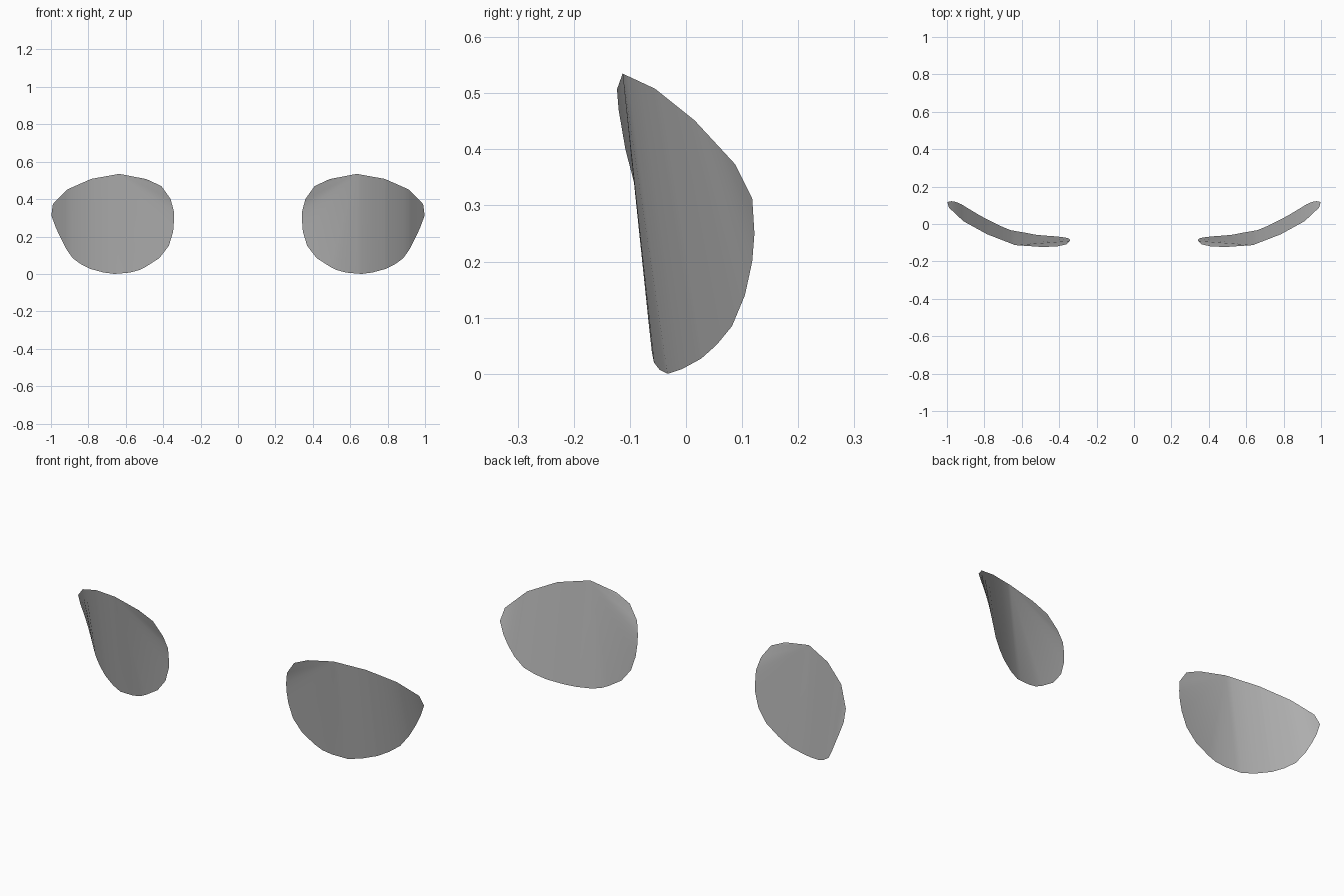
import bpy
import bmesh
import math

cube = bpy.data.objects.get("Cube")
if cube:
    bpy.data.objects.remove(cube, do_unlink=True)

# Single plain grey
grey = bpy.data.materials.new("lens_grey")
grey.use_nodes = True
grey.diffuse_color = (0.45, 0.45, 0.45, 1)
grey.node_tree.nodes["Principled BSDF"].inputs["Base Color"].default_value = (0.45, 0.45, 0.45, 1)

# Rim of one lens, from the inner corner to the outer corner (x, y, z)
INNER = (0.342, -0.086, 0.29)
APEX = (0.635, -0.113, 0.535)
OUTER = (0.998, 0.118, 0.313)
TOP_IN = [(0.343, -0.091, 0.335), (0.36, -0.108, 0.40), (0.41, -0.12, 0.47), (0.49, -0.123, 0.507)]
TOP_OUT = [APEX, (0.785, -0.055, 0.508), (0.912, 0.015, 0.452), (0.99, 0.088, 0.373), OUTER]
BOTTOM_IN = [(0.347, -0.078, 0.225), (0.37, -0.072, 0.15), (0.42, -0.066, 0.085),
             (0.49, -0.061, 0.04), (0.53, -0.057, 0.02), (0.58, -0.047, 0.007)]
BOTTOM_OUT = [(0.66, -0.033, 0.0), (0.72, -0.008, 0.008), (0.79, 0.027, 0.027),
              (0.84, 0.055, 0.052), (0.885, 0.082, 0.085), (0.922, 0.105, 0.14),
              (0.952, 0.118, 0.20), (0.975, 0.122, 0.25), OUTER]


def at_x(chain, x):
    """Point on a rim chain at the given x."""
    for a, b in zip(chain, chain[1:]):
        if a[0] <= x <= b[0]:
            t = (x - a[0]) / (b[0] - a[0])
            return tuple(p + (q - p) * t for p, q in zip(a, b))
    return chain[0] if x < chain[0][0] else chain[-1]


def make_lens(name, side):
    bm = bmesh.new()

    def vert(p):
        return bm.verts.new((p[0] * side, p[1], p[2]))

    # Outer part: straight vertical strips between the upper and lower rim
    lower = BOTTOM_IN[-1:] + BOTTOM_OUT
    xs = sorted({p[0] for p in TOP_OUT + BOTTOM_OUT})
    columns = [(vert(at_x(TOP_OUT, x)), vert(at_x(lower, x))) for x in xs[:-1]]
    for (t0, b0), (t1, b1) in zip(columns, columns[1:]):
        bm.faces.new((t0, b0, b1, t1))
    bm.faces.new((*columns[-1], vert(OUTER)))

    # Inner part: a fan from the highest rim point
    apex, base = columns[0]
    rim = [vert(p) for p in TOP_IN[::-1] + [INNER] + BOTTOM_IN] + [base]
    for a, b in zip(rim, rim[1:]):
        bm.faces.new((apex, a, b))

    # Keep the convex side facing forward on both lenses
    if side < 0:
        bmesh.ops.reverse_faces(bm, faces=bm.faces[:])
    mesh = bpy.data.meshes.new(name)
    bm.to_mesh(mesh)
    bm.free()
    mesh.materials.append(grey)
    obj = bpy.data.objects.new(name, mesh)
    bpy.context.collection.objects.link(obj)
    bpy.ops.object.select_all(action="DESELECT")
    obj.select_set(True)
    bpy.context.view_layer.objects.active = obj
    bpy.ops.object.shade_smooth_by_angle(angle=math.radians(40))


make_lens("left_lens", 1)
make_lens("right_lens", -1)
